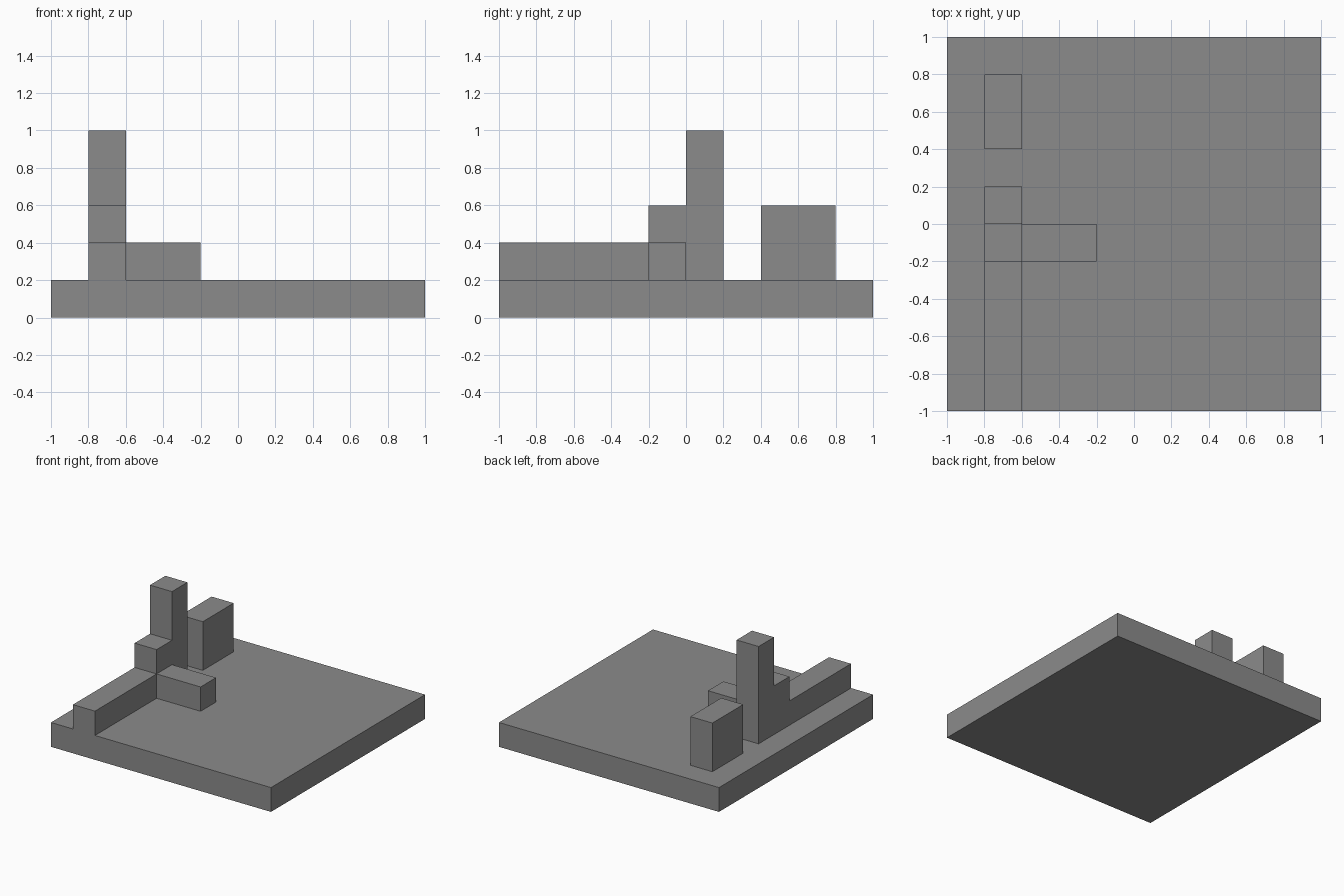
import bpy
import bmesh

# Remove the default cube
cube = bpy.data.objects.get("Cube")
if cube:
    bpy.data.objects.remove(cube, do_unlink=True)

# Single flat grey
GREY = (0.26, 0.26, 0.26, 1.0)
grey = bpy.data.materials.new("plain grey")
grey.use_nodes = True
grey.diffuse_color = GREY
grey.node_tree.nodes["Principled BSDF"].inputs["Base Color"].default_value = GREY


def extrude_side_profile(name, x0, x1, profile):
    """Extrude a (y, z) outline along x from x0 to x1."""
    bm = bmesh.new()
    face = bm.faces.new([bm.verts.new((x0, y, z)) for y, z in profile])
    result = bmesh.ops.extrude_face_region(bm, geom=[face])
    verts = [g for g in result["geom"] if isinstance(g, bmesh.types.BMVert)]
    bmesh.ops.translate(bm, verts=verts, vec=(x1 - x0, 0, 0))
    bmesh.ops.recalc_face_normals(bm, faces=bm.faces)
    mesh = bpy.data.meshes.new(name)
    bm.to_mesh(mesh)
    bm.free()
    mesh.materials.append(grey)
    obj = bpy.data.objects.new(name, mesh)
    bpy.context.collection.objects.link(obj)
    return obj


def box(name, x, y, z):
    """Box spanning the given (low, high) ranges."""
    return extrude_side_profile(
        name, *x, [(y[0], z[0]), (y[1], z[0]), (y[1], z[1]), (y[0], z[1])])


FLOOR = 0.2        # top of the base slab
ROW = (-0.8, -0.6)  # x range shared by the wall, tower and block

# Ground slab
box("base_slab", (-1, 1), (-1, 1), (0, FLOOR))

# Low wall rising by a step into the tower
extrude_side_profile("stepped_wall_and_tower", *ROW, [
    (-1, FLOOR), (0.2, FLOOR), (0.2, 1), (0, 1),
    (0, 0.6), (-0.2, 0.6), (-0.2, 0.4), (-1, 0.4)])

# Short wall branching sideways from the step
box("side_wall", (-0.6, -0.2), (-0.2, 0), (FLOOR, 0.4))

# Free-standing block behind the tower
box("rear_block", ROW, (0.4, 0.8), (FLOOR, 0.6))
